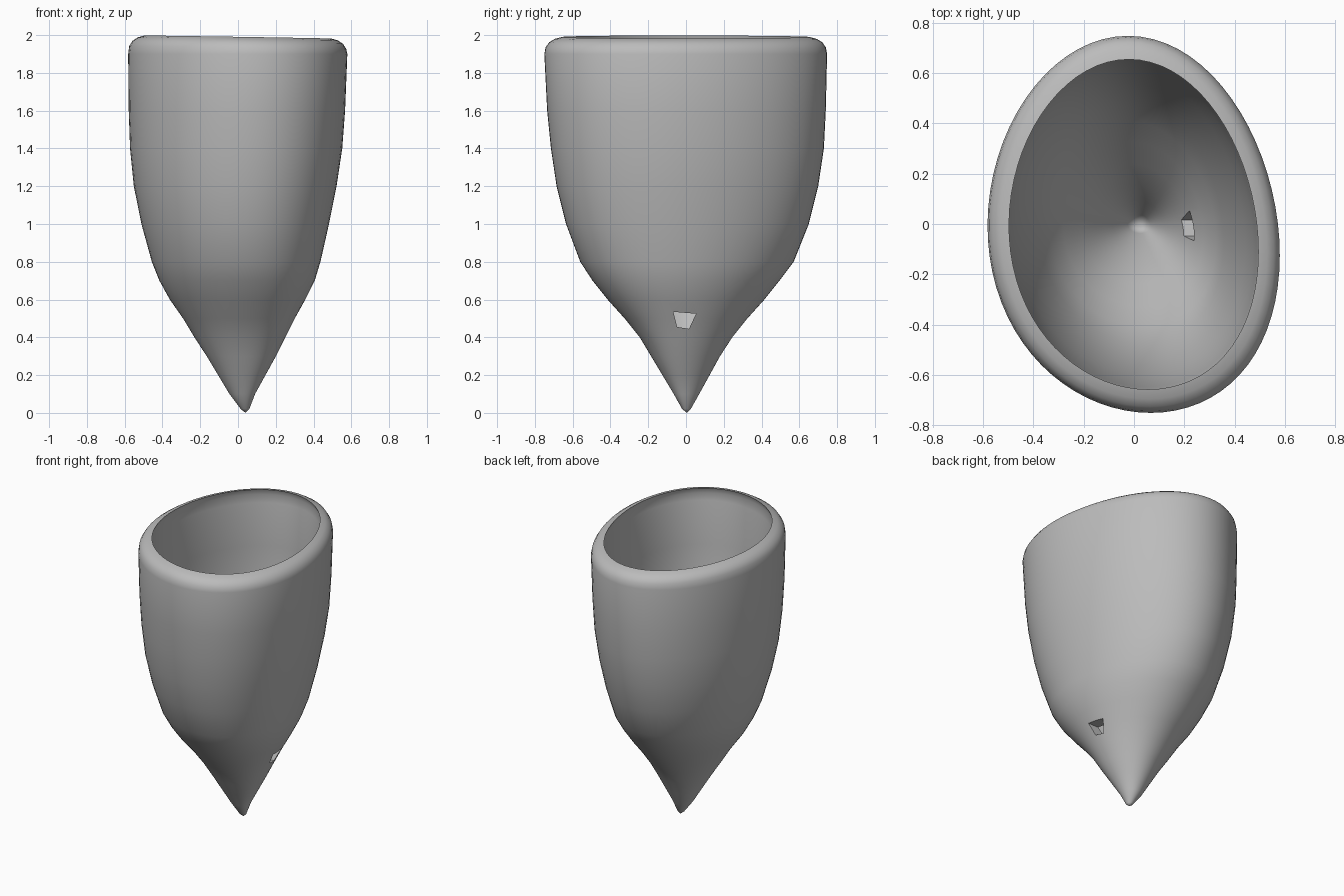
import bpy
import bmesh
from math import sin, cos, pi, radians

SEGMENTS = 72
WALL = 0.08
TIP = (0.04, 0.005, 0.0)

# Outline per height: z, left x, right x, front y, back y
OUTLINE = [
    (0.02, 0.015, 0.06, -0.02, 0.025),
    (0.1, -0.045, 0.09, -0.065, 0.07),
    (0.2, -0.105, 0.145, -0.125, 0.125),
    (0.3, -0.165, 0.2, -0.185, 0.18),
    (0.4, -0.23, 0.25, -0.245, 0.245),
    (0.5, -0.29, 0.3, -0.325, 0.325),
    (0.6, -0.36, 0.355, -0.415, 0.415),
    (0.7, -0.415, 0.405, -0.495, 0.495),
    (0.8, -0.455, 0.435, -0.56, 0.57),
    (1.0, -0.51, 0.48, -0.635, 0.65),
    (1.2, -0.55, 0.52, -0.685, 0.7),
    (1.4, -0.57, 0.55, -0.715, 0.73),
    (1.6, -0.577, 0.565, -0.735, 0.74),
    (1.9, -0.58, 0.577, -0.75, 0.747),
]

# Rim steps from outside to inside: z, inset
RIM = [(1.935, 0.006), (1.962, 0.023), (1.98, 0.05), (1.99, 0.085), (1.95, 0.07)]


def add_ring(bm, row, inset=0.0, z=None, wave=0.0):
    """One skewed oval loop, slightly egg-shaped and wavy at the rim."""
    base_z, left, right, front, back = row
    height = base_z if z is None else z
    a = (right - left) / 2 - inset
    b = (back - front) / 2 - inset * 1.1
    cx, cy = (left + right) / 2, (front + back) / 2
    loop = []
    for i in range(SEGMENTS):
        t = 2 * pi * i / SEGMENTS
        x = cx + a * (cos(t) - 0.078 * sin(t) + 0.04 * sin(t) ** 2)
        y = cy + b * (sin(t) - 0.08 * cos(t) ** 2)
        loop.append(bm.verts.new((x, y, height - wave * cos(t))))
    return loop


def bridge(bm, lower, upper):
    for i in range(SEGMENTS):
        j = (i + 1) % SEGMENTS
        bm.faces.new((lower[i], lower[j], upper[j], upper[i]))


def close_to_point(bm, loop, point):
    tip = bm.verts.new(point)
    for i in range(SEGMENTS):
        bm.faces.new((tip, loop[(i + 1) % SEGMENTS], loop[i]))


def make_object(name, bm, material):
    bmesh.ops.recalc_face_normals(bm, faces=bm.faces)
    mesh = bpy.data.meshes.new(name)
    bm.to_mesh(mesh)
    bm.free()
    mesh.materials.append(material)
    obj = bpy.data.objects.new(name, mesh)
    bpy.context.collection.objects.link(obj)
    return obj


cube = bpy.data.objects.get("Cube")
if cube:
    bpy.data.objects.remove(cube)

grey = bpy.data.materials.new("plain grey")
grey.use_nodes = True
colour = (0.5, 0.5, 0.5, 1.0)
grey.diffuse_color = colour
grey.node_tree.nodes["Principled BSDF"].inputs["Base Color"].default_value = colour

# Hollow pointed cup: outer wall, rounded rim, inner wall
bm = bmesh.new()
loops = [add_ring(bm, row) for row in OUTLINE]
for z, inset in RIM:
    loops.append(add_ring(bm, OUTLINE[-1], inset, z, 0.008))
for row in reversed(OUTLINE[2:]):
    loops.append(add_ring(bm, row, WALL))
for lower, upper in zip(loops, loops[1:]):
    bridge(bm, lower, upper)
close_to_point(bm, loops[0], TIP)
close_to_point(bm, loops[-1], (0.025, -0.01, 0.13))
cup = make_object("pointed_cup", bm, grey)

# Small tapered opening through the wall on the +x side
bm = bmesh.new()
corners = [(-0.067, 0.535), (0.053, 0.525), (0.016, 0.445), (-0.047, 0.455)]
ends = [[bm.verts.new((x, y, z)) for y, z in corners] for x in (0.1, 0.5)]
bm.faces.new(ends[0])
bm.faces.new(reversed(ends[1]))
for i in range(4):
    j = (i + 1) % 4
    bm.faces.new((ends[0][j], ends[0][i], ends[1][i], ends[1][j]))
cutter = make_object("opening_cutter", bm, grey)
cutter.hide_render = True

bpy.ops.object.select_all(action="DESELECT")
cup.select_set(True)
bpy.context.view_layer.objects.active = cup
cut = cup.modifiers.new("side opening", "BOOLEAN")
cut.operation = "DIFFERENCE"
cut.solver = "EXACT"
cut.object = cutter
bpy.ops.object.modifier_apply(modifier=cut.name)
bpy.data.objects.remove(cutter)

bpy.ops.object.shade_smooth_by_angle(angle=radians(40))
